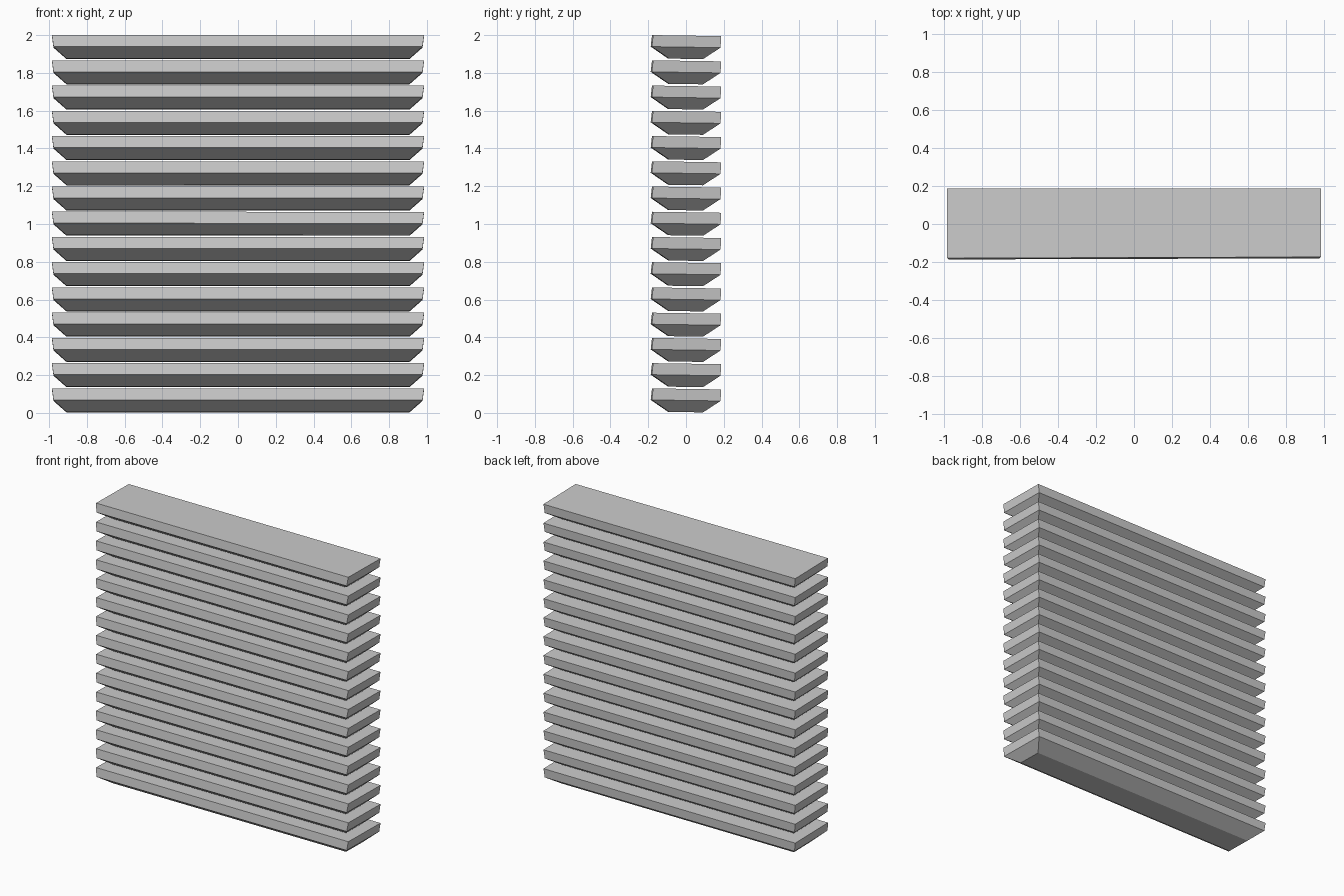
import bpy, bmesh

if "Cube" in bpy.data.objects:
    bpy.data.objects.remove(bpy.data.objects["Cube"])

COUNT = 15
PITCH = 0.1336
TILT = 0.015  # slight fall towards the back

# slat cross-section rings: half length, front y, back y, height
RINGS = [(0.908, -0.095, 0.09, 0.004),
         (0.977, -0.187, 0.183, 0.066),
         (0.985, -0.18, 0.186, 0.127)]


def make_slat_mesh():
    bm = bmesh.new()
    loops = []
    for hx, y0, y1, z in RINGS:
        corners = [(-hx, y0), (hx, y0 + 0.006), (hx, y1), (-hx, y1)]
        loops.append([bm.verts.new((x, y, z - TILT * y)) for x, y in corners])
    for a, b in zip(loops, loops[1:]):
        for i in range(4):
            j = (i + 1) % 4
            bm.faces.new((a[i], a[j], b[j], b[i]))
    bm.faces.new(loops[0][::-1])
    bm.faces.new(loops[-1])
    bmesh.ops.recalc_face_normals(bm, faces=bm.faces)
    mesh = bpy.data.meshes.new("slat")
    bm.to_mesh(mesh)
    bm.free()
    return mesh


# stack of identical bevelled slats
slat_mesh = make_slat_mesh()
for i in range(COUNT):
    slat = bpy.data.objects.new(f"slat_{i + 1}", slat_mesh)
    slat.location.z = i * PITCH
    bpy.context.collection.objects.link(slat)
